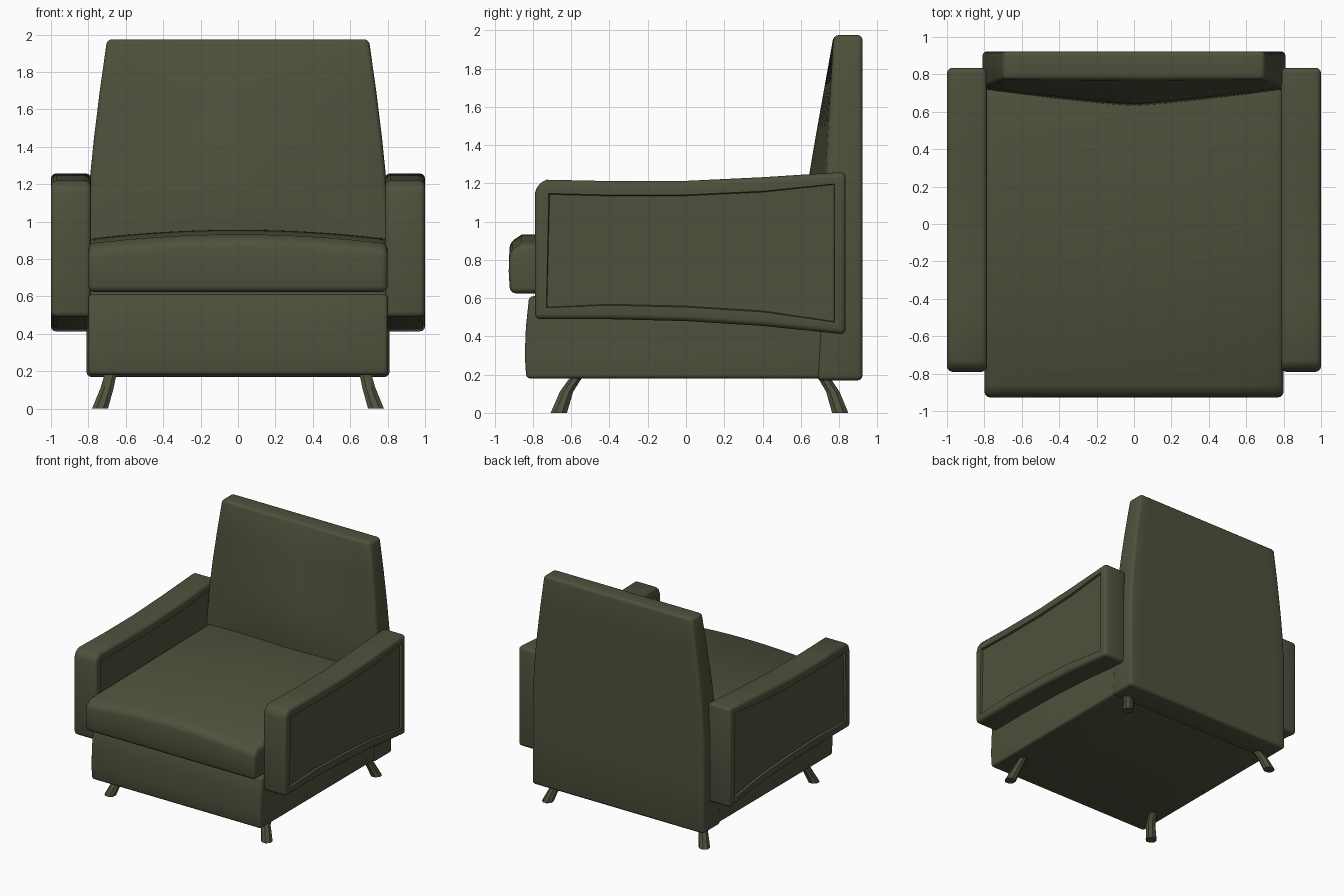
import bpy, bmesh, math

if "Cube" in bpy.data.objects:
    bpy.data.objects.remove(bpy.data.objects["Cube"])

olive = bpy.data.materials.new("olive_upholstery")
olive.diffuse_color = (0.078, 0.083, 0.046, 1)
olive.use_nodes = True
olive.node_tree.nodes["Principled BSDF"].inputs["Base Color"].default_value = olive.diffuse_color


def finish(name, bm):
    bmesh.ops.recalc_face_normals(bm, faces=bm.faces)
    mesh = bpy.data.meshes.new(name)
    bm.to_mesh(mesh)
    bm.free()
    ob = bpy.data.objects.new(name, mesh)
    bpy.context.collection.objects.link(ob)
    mesh.materials.append(olive)
    bpy.ops.object.select_all(action='DESELECT')
    ob.select_set(True)
    bpy.context.view_layer.objects.active = ob
    bpy.ops.object.shade_smooth_by_angle(angle=math.radians(35))
    return ob


def prism(profile, place, steps, bevel, ngon_caps=False):
    """Sweep a closed (y, z) profile across u = -1..1; place(u, y, z) shapes it."""
    bm = bmesh.new()
    n = len(profile)
    rings = []
    for i in range(steps + 1):
        u = -1 + 2 * i / steps
        rings.append([bm.verts.new(place(u, y, z)) for y, z in profile])
    for a, b in zip(rings, rings[1:]):
        for i in range(n):
            j = (i + 1) % n
            bm.faces.new((a[i], a[j], b[j], b[i]))
    for r in (rings[0], rings[-1]):
        if ngon_caps:
            bm.faces.new(r)
        else:
            for i in range(n // 2 - 1):
                bm.faces.new((r[i], r[i + 1], r[n - 2 - i], r[n - 1 - i]))
    bmesh.ops.recalc_face_normals(bm, faces=bm.faces)
    sharp = [e for e in bm.edges if e.calc_face_angle(0) > 0.6]
    bmesh.ops.bevel(bm, geom=sharp, offset=bevel, segments=3, profile=0.5,
                    affect='EDGES', clamp_overlap=True)
    return bm


# Base box under the seat
base = [(-0.835, 0.18), (-0.843, 0.3), (-0.837, 0.45), (-0.82, 0.61),
        (0.72, 0.61), (0.72, 0.45), (0.72, 0.3), (0.72, 0.18)]
finish("base", prism(base, lambda u, y, z: (0.8 * u, y, z), 4, 0.02))


# Seat cushion with a crowned top
def seat_place(u, y, z):
    crown = 0.05 * (1 - u * u) if z > 0.8 else 0
    return (0.8 * u, y, z + crown)


seat = [(-0.92, 0.625), (-0.927, 0.74), (-0.922, 0.84), (-0.86, 0.882),
        (0.75, 0.908), (0.75, 0.84), (0.75, 0.74), (0.75, 0.625)]
finish("seat_cushion", prism(seat, seat_place, 16, 0.03))


# Backrest: tapers towards the top, front face bulges along the middle
levels = [(0.17, 0.685), (0.6, 0.71), (0.95, 0.722), (1.24, 0.733),
          (1.45, 0.743), (1.7, 0.757), (1.975, 0.772)]
back = [(y, z) for z, y in levels] + [(0.923, z) for z, y in reversed(levels)]


def back_place(u, y, z):
    t = max(0, (z - 0.95) / 1.025)
    w = 0.81 - 0.11 * t ** 1.4
    bulge = 0
    if y < 0.8:
        k = (1.975 - z) / 0.735 if z > 1.24 else (1 if z > 0.9 else 0)
        bulge = 0.09 * k * (1 - abs(u) ** 1.25)
    return (w * u, y - bulge, z)


finish("backrest", prism(back, back_place, 16, 0.025))

# Arms with a sunken panel on each side
arm = [(-0.79, 0.49), (-0.79, 1.15), (-0.775, 1.195), (-0.73, 1.219), (-0.4, 1.212),
       (0, 1.213), (0.4, 1.232), (0.835, 1.26),
       (0.835, 0.41), (0.4, 0.455), (0, 0.48), (-0.4, 0.49)]
for side, label in ((-1, "left"), (1, "right")):
    bm = prism(arm, lambda u, y, z: (side * (0.893 + 0.107 * u), y, z), 1, 0.028, True)
    panels = [f for f in bm.faces if abs(f.normal.x) > 0.99 and f.calc_area() > 0.5]
    bmesh.ops.inset_individual(bm, faces=panels, thickness=0.045)
    bmesh.ops.inset_individual(bm, faces=panels, thickness=0.005, depth=-0.018)
    finish(label + "_arm", bm)

# Splayed, curved legs: rings of (x, y, z, radius)
front_leg = [(0.678, -0.55, 0.21, 0.034), (0.685, -0.585, 0.17, 0.035),
             (0.70, -0.625, 0.11, 0.038), (0.738, -0.665, 0, 0.046)]
rear_leg = [(0.678, 0.69, 0.21, 0.034), (0.685, 0.73, 0.17, 0.035),
            (0.70, 0.768, 0.11, 0.038), (0.738, 0.806, 0, 0.046)]
for label, path in (("front_leg", front_leg), ("rear_leg", rear_leg)):
    for side, which in ((-1, "left_"), (1, "right_")):
        bm = bmesh.new()
        rings = []
        for x, y, z, r in path:
            rings.append([bm.verts.new((side * x + r * math.cos(a), y + r * math.sin(a), z))
                          for a in [(k + 0.5) * math.pi / 4 for k in range(8)]])
        for a, b in zip(rings, rings[1:]):
            for i in range(8):
                j = (i + 1) % 8
                bm.faces.new((a[i], a[j], b[j], b[i]))
        bm.faces.new(rings[0])
        bm.faces.new(rings[-1])
        finish(which + label, bm)
